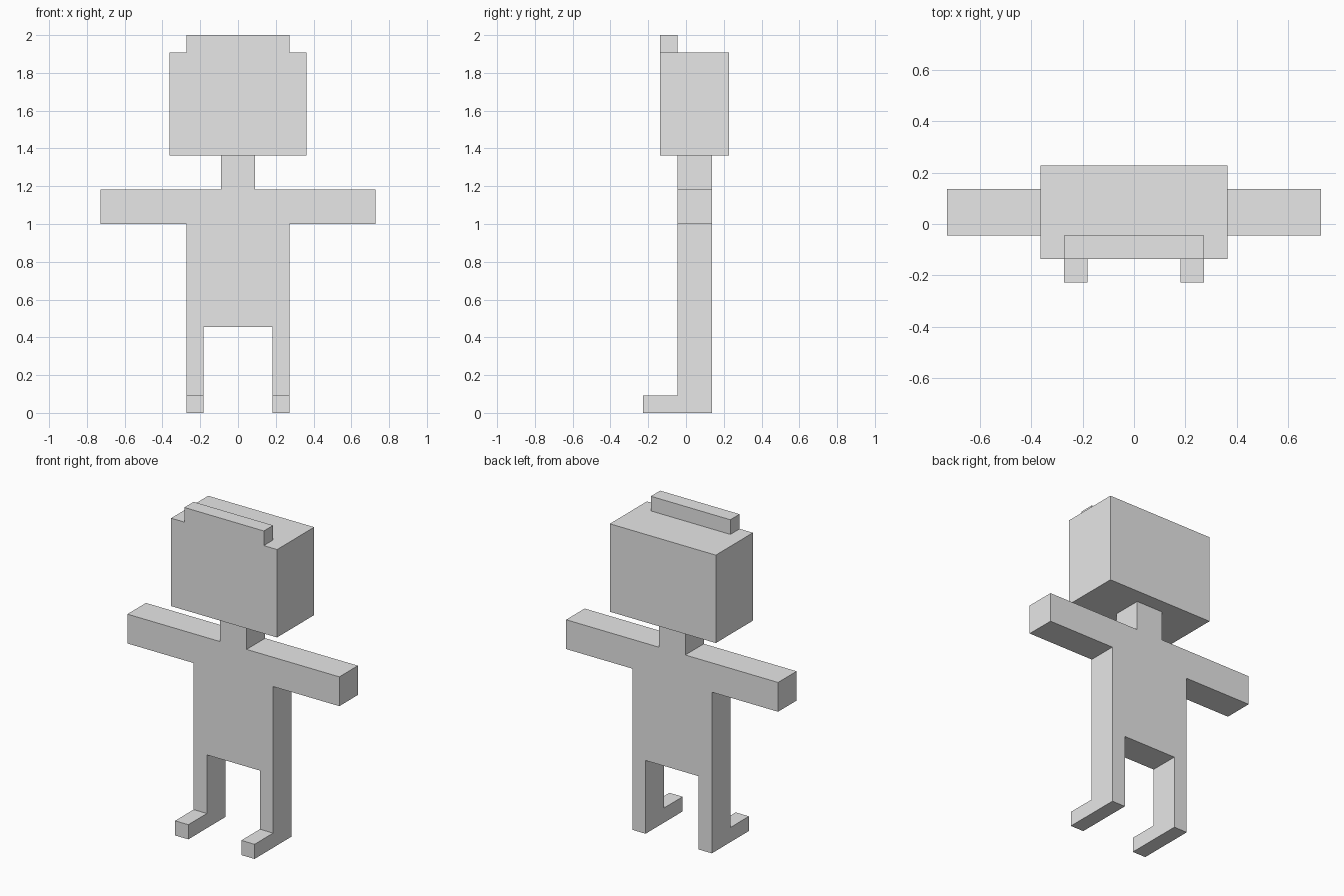
import bpy, bmesh
from mathutils import Vector

if "Cube" in bpy.data.objects:
    bpy.data.objects.remove(bpy.data.objects["Cube"])

U = 2 / 22                      # one block
OFFSET = Vector((0, 0.5, 0))    # shift that centres the depth

grey = bpy.data.materials.new("light grey")
grey.diffuse_color = (0.8, 0.8, 0.8, 1)
grey.use_nodes = True
grey.node_tree.nodes["Principled BSDF"].inputs["Base Color"].default_value = grey.diffuse_color


def block(x0, x1, y0, y1, z0, z1):
    """All unit cells inside a box given in blocks."""
    return {(x, y, z) for x in range(x0, x1)
            for y in range(y0, y1) for z in range(z0, z1)}


def mirrored(cells):
    return cells | {(-x - 1, y, z) for x, y, z in cells}


def build(name, cells, figure):
    """Skin the cells, leaving out faces hidden inside the figure."""
    bm = bmesh.new()
    for c in cells:
        centre = Vector(c) + Vector((0.5, 0.5, 0.5))
        for axis in range(3):
            for sign in (-1, 1):
                n = Vector((0, 0, 0))
                n[axis] = sign
                if tuple(int(a + b) for a, b in zip(c, n)) in figure:
                    continue
                s = Vector((0, 0, 0))
                s[(axis + 1) % 3] = 0.5
                t = n.cross(s)
                corners = (s + t, t - s, -s - t, s - t)
                bm.faces.new([bm.verts.new((centre + n / 2 + k + OFFSET - Vector((0, 1, 0))) * U)
                              for k in corners])
    bmesh.ops.remove_doubles(bm, verts=bm.verts, dist=1e-4)
    bmesh.ops.dissolve_limit(bm, angle_limit=0.02, verts=bm.verts, edges=bm.edges)
    mesh = bpy.data.meshes.new(name)
    bm.to_mesh(mesh)
    bm.free()
    mesh.materials.append(grey)
    bpy.context.collection.objects.link(bpy.data.objects.new(name, mesh))


# Body: feet, legs, torso, outstretched arms and neck
body = mirrored(block(2, 3, -2, 0, 0, 1)        # foot
                | block(2, 3, 0, 2, 0, 5)       # leg
                | block(0, 3, 0, 2, 5, 11)      # torso
                | block(0, 8, 0, 2, 11, 13)     # arm
                | block(0, 1, 0, 2, 13, 15))    # neck

# Head with the raised ridge along its front top edge
head = mirrored(block(0, 4, -1, 3, 15, 21)
                | block(0, 3, -1, 0, 21, 22))

build("body", body, body | head)
build("head", head, body | head)
